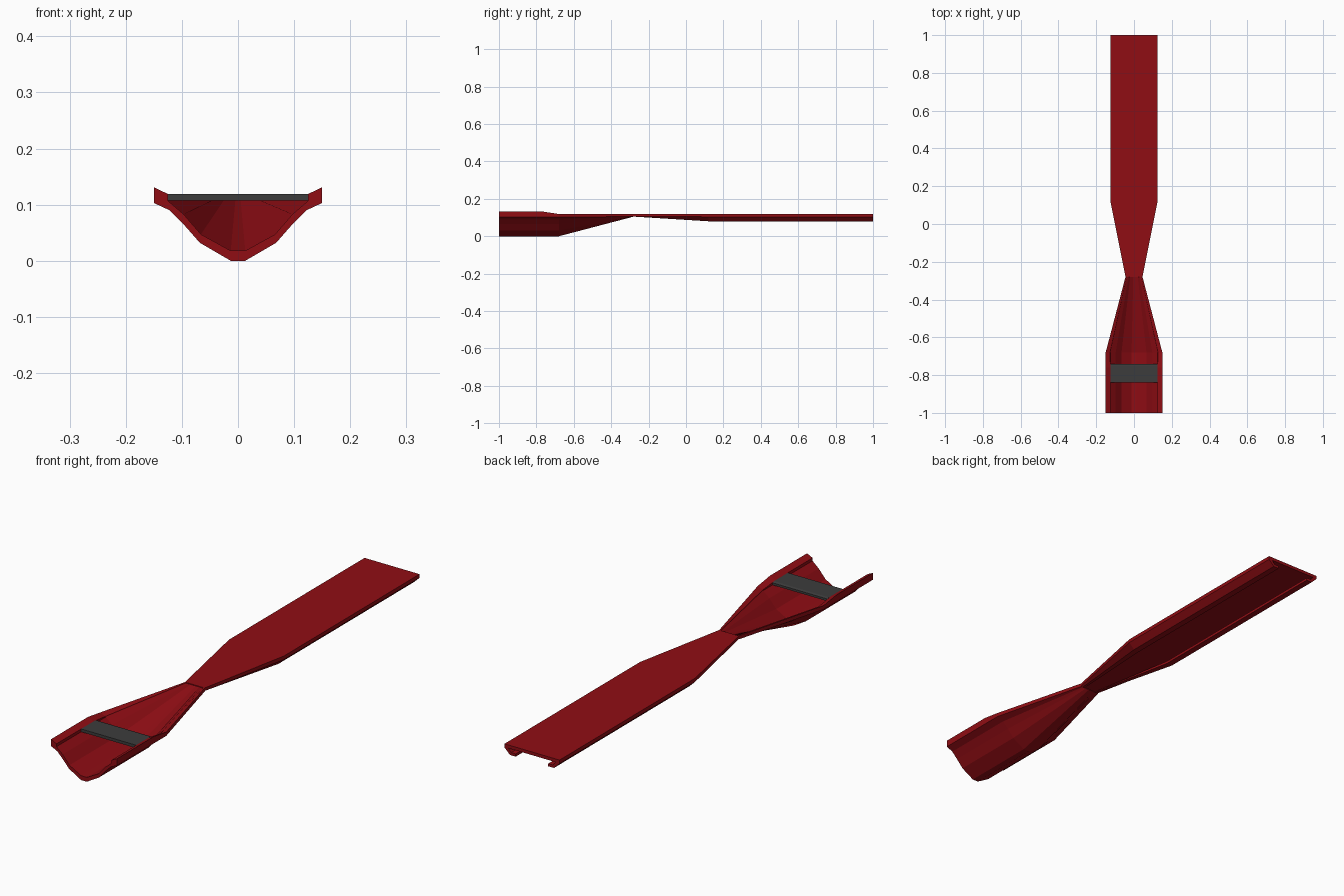
import bpy, bmesh

if "Cube" in bpy.data.objects:
    bpy.data.objects.remove(bpy.data.objects["Cube"])


def material(name, rgb):
    m = bpy.data.materials.new(name)
    m.diffuse_color = (*rgb, 1)
    m.use_nodes = True
    m.node_tree.nodes["Principled BSDF"].inputs["Base Color"].default_value = m.diffuse_color
    return m


RED = material("red_paint", (0.28, 0.004, 0.007))
DARK = material("dark_grey", (0.045, 0.045, 0.045))


def loft(name, sections, mat):
    """Skin a list of (y, [(x, z), ...]) closed sections and cap both ends."""
    bm = bmesh.new()
    rings = [[bm.verts.new((x, y, z)) for x, z in pts] for y, pts in sections]
    n = len(rings[0])
    for a, b in zip(rings, rings[1:]):
        for i in range(n):
            j = (i + 1) % n
            bm.faces.new((a[i], a[j], b[j], b[i]))
    bm.faces.new(rings[0])
    bm.faces.new(rings[-1][::-1])
    bmesh.ops.recalc_face_normals(bm, faces=bm.faces)
    me = bpy.data.meshes.new(name)
    bm.to_mesh(me)
    bm.free()
    me.materials.append(mat)
    ob = bpy.data.objects.new(name, me)
    bpy.context.collection.objects.link(ob)
    return ob


def mirrored(half):
    return half + [(-x, z) for x, z in reversed(half)]


# Trough: right half, from the underside centre round the rim to the inside centre
outer = [(0.013, 0.0), (0.068, 0.032), (0.097, 0.065), (0.122, 0.09)]
inner = [(0.125, 0.107), (0.097, 0.083), (0.066, 0.047), (0.013, 0.018)]


def trough_section(rim):
    return mirrored(outer + rim + inner)


raised_rim = trough_section([(0.15, 0.103), (0.15, 0.131), (0.125, 0.119)])
flat_rim = trough_section([(0.15, 0.103), (0.15, 0.119), (0.127, 0.109)])
waist = mirrored([(x * 0.3, 0.105) for x, _ in outer] +
                 [(0.045, 0.105), (0.045, 0.119), (0.038, 0.119)] +
                 [(x * 0.3, 0.116) for x, _ in inner])
loft("trough", [(-1, raised_rim), (-0.76, raised_rim),
                (-0.68, flat_rim), (-0.28, waist)], RED)

# Channel: flat top with sides folded in to lips, tapering into the waist
channel_half = [(0.125, 0.119), (0.125, 0.104), (0.1, 0.08), (0.074, 0.08),
                (0.074, 0.091), (0.095, 0.091), (0.108, 0.106)]
channel = mirrored(channel_half)
channel_waist = mirrored([(x * 0.36, 0.119 if i == 0 else
                           0.105 + (z - 0.08) * 0.08)
                          for i, (x, z) in enumerate(channel_half)])
loft("channel", [(-0.28, channel_waist), (0.12, channel), (1, channel)], RED)

# Cross strap resting between the trough rims
strap = [(-0.84, 0.107), (-0.84, 0.119), (-0.75, 0.119), (-0.74, 0.116), (-0.74, 0.107)]
ob = loft("cross_strap", [(x, strap) for x in (-0.125, 0.125)], DARK)
for v in ob.data.vertices:  # turn the extrusion so that it spans the width
    v.co.x, v.co.y = v.co.y, v.co.x
ob.data.flip_normals()
